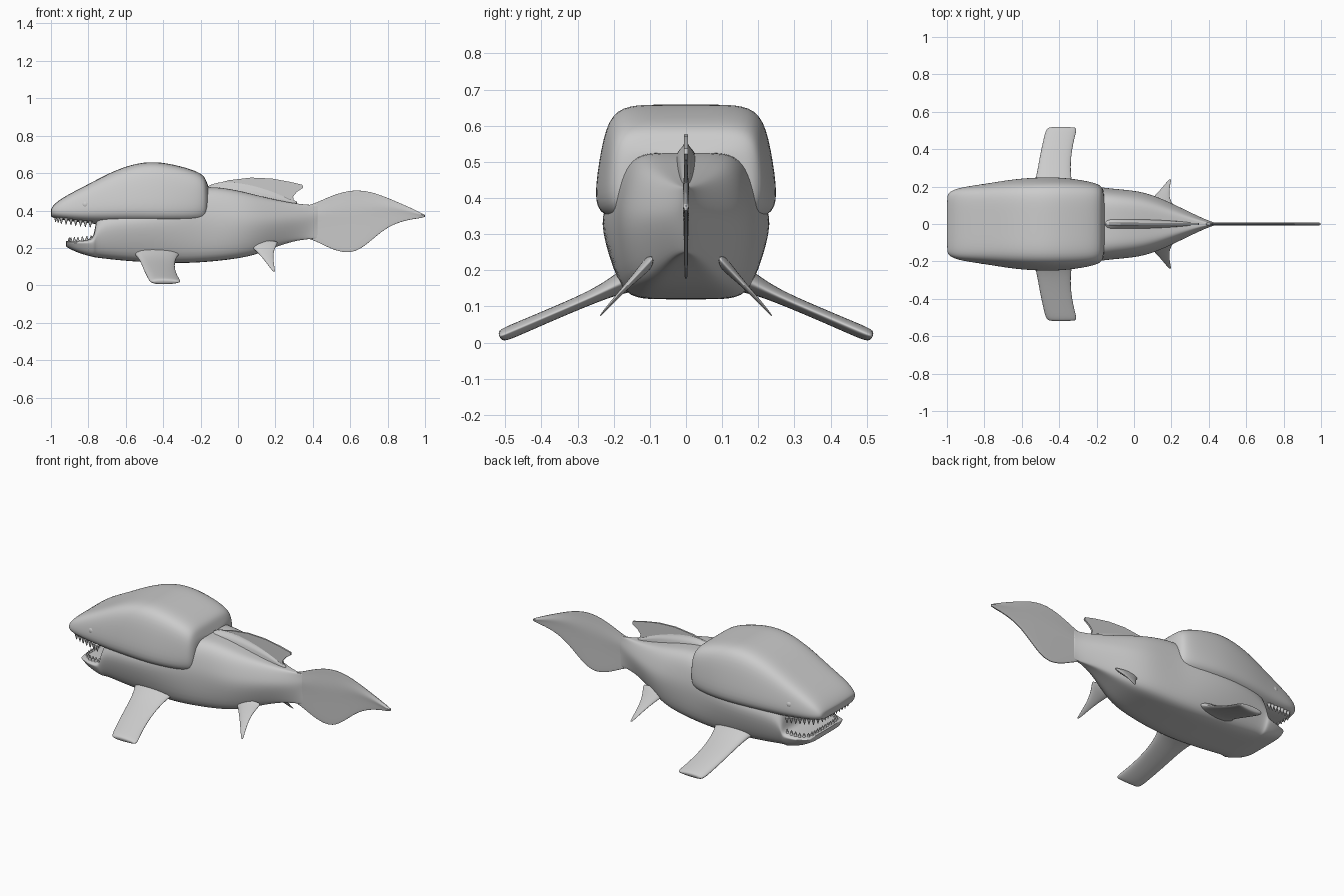
import bpy, bmesh, math
from mathutils import Vector

if "Cube" in bpy.data.objects:
    bpy.data.objects.remove(bpy.data.objects["Cube"])

grey = bpy.data.materials.new("grey")
grey.diffuse_color = (0.6, 0.6, 0.6, 1)
grey.use_nodes = True
grey.node_tree.nodes["Principled BSDF"].inputs["Base Color"].default_value = grey.diffuse_color


def finish(name, bm, subdiv=0, angle=50):
    bmesh.ops.recalc_face_normals(bm, faces=bm.faces)
    me = bpy.data.meshes.new(name)
    bm.to_mesh(me)
    bm.free()
    me.materials.append(grey)
    ob = bpy.data.objects.new(name, me)
    bpy.context.collection.objects.link(ob)
    if subdiv:
        mod = ob.modifiers.new("smooth", 'SUBSURF')
        mod.levels = mod.render_levels = subdiv
    bpy.ops.object.select_all(action='DESELECT')
    ob.select_set(True)
    bpy.context.view_layer.objects.active = ob
    if subdiv:
        bpy.ops.object.shade_smooth()
    else:
        bpy.ops.object.shade_smooth_by_angle(angle=math.radians(angle))
    return ob


def skin(name, rings, subdiv=2):
    """Join closed rings of points into a capped, smoothed tube."""
    bm = bmesh.new()
    vs = [[bm.verts.new(p) for p in r] for r in rings]
    n = len(vs[0])
    for a, b in zip(vs, vs[1:]):
        for i in range(n):
            bm.faces.new((a[i], a[(i + 1) % n], b[(i + 1) % n], b[i]))
    # caps built as strips between the mirrored halves
    for r in (vs[0], vs[-1]):
        for i in range(n // 2 - 1):
            f = [r[i], r[i + 1], r[n - 1 - i - 1], r[(n - i) - 1]]
            bm.faces.new(f)
    return finish(name, bm, subdiv)


def body_ring(x, zb, zt, wb, wm, wt, f):
    """Boxy section: bottom, widest and top half-widths; f = height of the widest point."""
    h = zt - zb
    half = [(.3 * wt, zt), (.75 * wt, zt), (wt, zt - .1 * h),
            ((wt + wm) / 2 + .005, (zt - .1 * h + zb + f * h) / 2), (wm, zb + f * h),
            (wb, zb + .1 * h), (.75 * wb, zb), (.3 * wb, zb)]
    return [(x, y, z) for y, z in half] + [(x, -y, z) for y, z in reversed(half)]


# Armoured head shield, with the mouth roof underneath
head = [(-1.0, .37, .405, .13, .145, .135, .5), (-.995, .363, .42, .15, .165, .155, .4),
        (-.95, .352, .465, .18, .196, .178, .3), (-.80, .33, .54, .195, .217, .192, .25),
        (-.65, .32, .622, .21, .247, .208, .2), (-.50, .315, .664, .22, .258, .217, .18),
        (-.38, .315, .655, .22, .256, .217, .18), (-.25, .32, .622, .205, .235, .21, .2),
        (-.185, .33, .592, .19, .214, .198, .25), (-.17, .34, .56, .175, .195, .18, .3),
        (-.155, .36, .52, .15, .17, .15, .4)]
skin("head_shield", [body_ring(*s) for s in head])

# Lower jaw running back into the trunk
body = [(-.92, .21, .235, .12, .14, .14, .6), (-.915, .203, .238, .14, .16, .16, .6),
        (-.86, .175, .238, .165, .185, .185, .7), (-.79, .155, .246, .175, .202, .20, .7),
        (-.765, .15, .27, .178, .206, .19, .6), (-.755, .148, .42, .178, .212, .18, .55),
        (-.60, .13, .44, .185, .236, .20, .6), (-.45, .122, .46, .19, .242, .20, .6),
        (-.30, .118, .50, .19, .225, .19, .55), (-.16, .125, .535, .18, .195, .165, .5),
        (0, .143, .508, .16, .187, .15, .5), (.10, .165, .482, .125, .163, .125, .5),
        (.20, .205, .458, .08, .118, .085, .5), (.30, .238, .438, .04, .066, .045, .5),
        (.38, .248, .43, .012, .026, .015, .5), (.42, .25, .43, .006, .009, .006, .5),
        (.43, .25, .43, .005, .006, .005, .5)]
skin("trunk_and_jaw", [body_ring(*s) for s in body])

# Tail fin blade: x, bottom, top
tail = [(.38, .248, .43), (.42, .235, .442), (.49, .198, .475), (.57, .172, .502), (.64, .182, .51),
        (.72, .246, .498), (.80, .315, .468), (.90, .35, .425), (.97, .358, .392), (1.0, .366, .376)]
skin("tail_fin", [body_ring(x, b, t, .005, .007, .004, .5) for x, b, t in tail])

# Dorsal fin: thin blade with a thicker ridge at its base
outline = [(-.15, .50), (-.13, .54), (-.05, .562), (.07, .576), (.18, .571), (.28, .553), (.345, .537),
           (.348, .522), (.315, .50), (.295, .475), (.30, .42), (.1, .45)]
bm = bmesh.new()
f = bm.faces.new([bm.verts.new((x, -.005, z)) for x, z in outline])
ext = bmesh.ops.extrude_face_region(bm, geom=[f])
bmesh.ops.translate(bm, vec=(0, .01, 0), verts=[v for v in ext['geom'] if isinstance(v, bmesh.types.BMVert)])
finish("dorsal_fin", bm)
ridge = [(-.16, .50, .53, .04), (-.10, .48, .558, .04), (.05, .45, .545, .034),
         (.2, .43, .505, .022), (.32, .41, .445, .012)]
skin("dorsal_ridge", [body_ring(x, b, t, w, w * .7, w * .2, .5) for x, b, t, w in ridge])


def fin(name, stations, side):
    """Lens-section fin from span stations: y, z, front x, rear x, thickness."""
    rings = []
    for y, z, x0, x1, t in stations:
        c, r = (x0 + x1) / 2, (x1 - x0) / 2
        up = [(-1, .3), (-.7, .9), (0, 1), (.7, .7), (1, .2)]
        pts = up + [(a, -b) for a, b in reversed(up)]
        rings.append([(c + a * r, side * (y + b * t * .2), z + b * t * .5) for a, b in pts])
    skin(name, rings)


pectoral = [(.12, .19, -.58, -.29, .09), (.185, .163, -.545, -.32, .055), (.25, .13, -.523, -.338, .036),
            (.36, .083, -.505, -.338, .034), (.46, .04, -.483, -.318, .036),
            (.505, .021, -.472, -.304, .036), (.517, .017, -.455, -.315, .022)]
pelvic = [(.09, .235, .04, .22, .04), (.125, .197, .085, .195, .028), (.165, .155, .125, .187, .016),
          (.20, .117, .155, .192, .011), (.23, .083, .18, .197, .006), (.238, .074, .19, .198, .003)]
for side, label in ((-1, "right"), (1, "left")):
    fin(label + "_pectoral_fin", pectoral, side)
    fin(label + "_pelvic_fin", pelvic, side)
    # Eye
    bm = bmesh.new()
    bmesh.ops.create_uvsphere(bm, u_segments=20, v_segments=12, radius=.025)
    bmesh.ops.translate(bm, vec=(-.815, side * .188, .432), verts=bm.verts)
    finish(label + "_eye", bm)


def teeth(name, path, count, height):
    """Evenly spaced cones along a path, mirrored across y."""
    pts = [Vector(p) for p in path]
    pts += [Vector((p.x, -p.y, p.z)) for p in reversed(pts)]
    lens = [(b - a).length for a, b in zip(pts, pts[1:])]
    bm = bmesh.new()
    for i in range(count):
        d = sum(lens) * i / (count - 1)
        k = 0
        while k < len(lens) - 1 and d > lens[k]:
            d -= lens[k]
            k += 1
        p = pts[k].lerp(pts[k + 1], min(1, d / lens[k]))
        c = bmesh.ops.create_cone(bm, cap_ends=True, segments=8, radius1=.011, radius2=.002, depth=abs(height))
        for v in c['verts']:
            if height < 0:
                v.co.z = -v.co.z
            v.co += p
    finish(name, bm)


# Tooth rows around both jaws
teeth("upper_teeth", [(-.79, .185, .326), (-.88, .172, .337), (-.95, .157, .347), (-.975, .12, .356)], 26, -.034)
teeth("lower_teeth", [(-.785, .175, .252), (-.86, .16, .244), (-.895, .13, .242), (-.902, .10, .242)], 22, .03)
